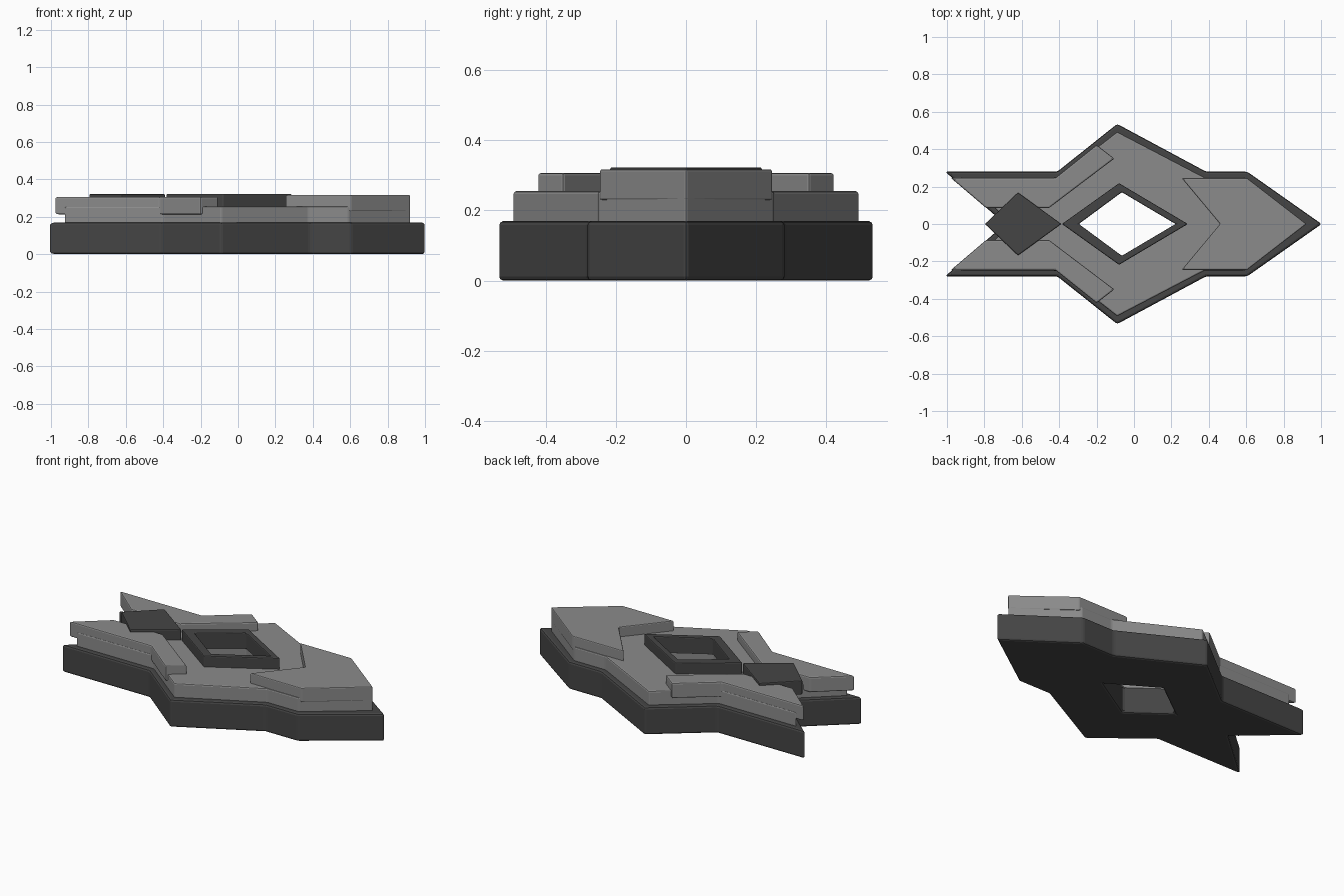
import bpy, bmesh

if "Cube" in bpy.data.objects:
    bpy.data.objects.remove(bpy.data.objects["Cube"])


def material(name, v):
    m = bpy.data.materials.new(name)
    m.diffuse_color = (v, v, v, 1)
    m.use_nodes = True
    m.node_tree.nodes["Principled BSDF"].inputs["Base Color"].default_value = m.diffuse_color
    return m


dark = material("dark grey", 0.06)
light = material("light grey", 0.26)


def plate(name, half, z0, z1, mat, bevel):
    """Extrude the +y half of an outline, mirror it across y = 0, round the edges."""
    bm = bmesh.new()
    face = bm.faces.new([bm.verts.new((x, y, z0)) for x, y in half])
    ext = bmesh.ops.extrude_face_region(bm, geom=[face], use_keep_orig=True)
    for v in ext["geom"]:
        if isinstance(v, bmesh.types.BMVert):
            v.co.z = z1
    bmesh.ops.recalc_face_normals(bm, faces=bm.faces)
    # open the centre seam so the mirrored halves weld into one solid
    seam = [f for f in bm.faces if all(abs(v.co.y) < 1e-6 for v in f.verts)]
    bmesh.ops.delete(bm, geom=seam, context='FACES')
    me = bpy.data.meshes.new(name)
    bm.to_mesh(me)
    bm.free()
    me.materials.append(mat)
    ob = bpy.data.objects.new(name, me)
    bpy.context.collection.objects.link(ob)
    mir = ob.modifiers.new("mirror", 'MIRROR')
    mir.use_axis = (False, True, False)
    mir.use_clip = True
    bev = ob.modifiers.new("bevel", 'BEVEL')
    bev.width = bevel
    bev.segments = 2
    bev.limit_method = 'ANGLE'
    bev.angle_limit = 0.3
    return ob


hole = [(-0.30, 0), (-0.065, 0.175), (0.225, 0)]

# dark base with notched tail and central opening
plate("base", [(1.003, 0), (0.605, 0.28), (0.385, 0.28), (-0.09, 0.535),
               (-0.41, 0.28), (-1.01, 0.28), (-0.69, 0)] + hole,
      0, 0.17, dark, 0.012)

# light middle layer, inset from the base
plate("middle_layer", [(0.922, 0), (0.59, 0.25), (0.375, 0.25), (-0.09, 0.493),
                       (-0.40, 0.25), (-0.93, 0.25), (-0.65, 0)] + hole,
      0.16, 0.255, light, 0.008)

# raised arrow head
plate("head_plate", [(0.922, 0), (0.605, 0.245), (0.255, 0.245), (0.46, 0)],
      0.23, 0.317, light, 0.006)

# pair of raised tail arms
plate("tail_arms", [(-0.98, 0.247), (-0.42, 0.247), (-0.20, 0.423), (-0.105, 0.35),
                    (-0.455, 0.085), (-0.79, 0.085)],
      0.213, 0.307, light, 0.008)

# dark frame around the opening
plate("diamond_frame", [(-0.385, 0), (-0.08, 0.218), (0.288, 0),
                        (0.222, 0), (-0.065, 0.17), (-0.295, 0)],
      0.22, 0.323, dark, 0.006)

# dark diamond on the tail
plate("tail_diamond", [(-0.797, 0), (-0.62, 0.168), (-0.388, 0)],
      0.235, 0.322, dark, 0.006)
